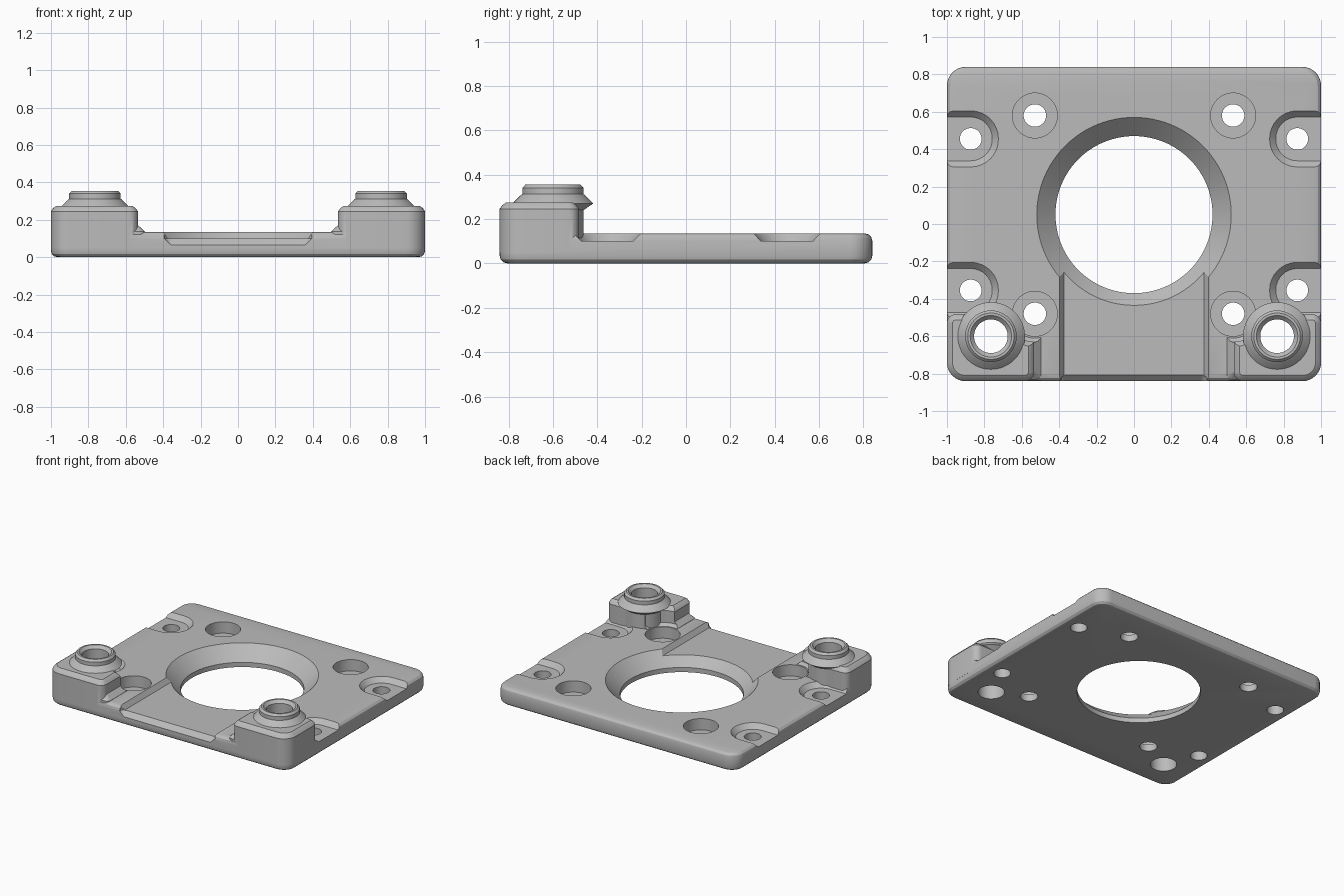
import bpy, bmesh, math

cube = bpy.data.objects.get("Cube")
if cube:
    bpy.data.objects.remove(cube, do_unlink=True)

grey = bpy.data.materials.new("plain grey")
grey.use_nodes = True
COLOUR = (0.5, 0.5, 0.5, 1)
grey.diffuse_color = COLOUR
grey.node_tree.nodes["Principled BSDF"].inputs["Base Color"].default_value = COLOUR


def loft(name, rings, side=1):
    """Closed solid through stacked rings; side=-1 mirrors it across x."""
    bm = bmesh.new()
    loops = [[bm.verts.new((x * side, y, z)) for x, y, z in ring] for ring in rings]
    n = len(loops[0])
    for a, b in zip(loops, loops[1:]):
        for i in range(n):
            j = (i + 1) % n
            bm.faces.new((a[i], a[j], b[j], b[i]))
    bm.faces.new(loops[0][::-1])
    bm.faces.new(loops[-1])
    bmesh.ops.recalc_face_normals(bm, faces=bm.faces)
    mesh = bpy.data.meshes.new(name)
    bm.to_mesh(mesh)
    bm.free()
    mesh.materials.append(grey)
    obj = bpy.data.objects.new(name, mesh)
    bpy.context.collection.objects.link(obj)
    return obj


def turned(name, x, y, profile, side=1, n=48):
    """Round solid from (radius, z) pairs."""
    turns = [2 * math.pi * i / n for i in range(n)]
    return loft(name, [[(x + r * math.cos(t), y + r * math.sin(t), z) for t in turns]
                       for r, z in profile], side)


def block(name, x0, x1, y0, y1, radii, levels, side=1, n=8):
    """Rounded block from (inset, z) levels; radii run anticlockwise from +x +y."""
    rings = []
    for inset, z in levels:
        ring = []
        corners = [(x1, y1, -1, -1), (x0, y1, 1, -1), (x0, y0, 1, 1), (x1, y0, -1, 1)]
        for k, (cx, cy, dx, dy) in enumerate(corners):
            r = max(radii[k] - inset, 0.004)
            for i in range(n + 1):
                t = math.pi / 2 * (k + i / n)
                ring.append((cx + dx * (inset + r) + r * math.cos(t),
                             cy + dy * (inset + r) + r * math.sin(t), z))
        rings.append(ring)
    return loft(name, rings, side)


def combine(tool, operation):
    """Merge a solid into the plate or cut it away."""
    mod = plate.modifiers.new(operation, "BOOLEAN")
    mod.operation = operation
    mod.solver = "EXACT"
    mod.object = tool
    bpy.context.view_layer.objects.active = plate
    bpy.ops.object.modifier_apply(modifier=mod.name)
    bpy.data.objects.remove(tool, do_unlink=True)


def cut(tool):
    combine(tool, "DIFFERENCE")


def add(tool):
    combine(tool, "UNION")


# Base plate with softened edges
E = 0.035
plate = block("mounting_plate", -1, 1, -0.84, 0.84, [0.1] * 4,
              [(E, 0), (E * 0.5, E * 0.13), (E * 0.13, E * 0.5), (0, E), (0, 0.135 - E),
               (E * 0.13, 0.135 - E * 0.5), (E * 0.5, 0.135 - E * 0.13), (E, 0.135)])

# Lowered front floor with a sloping lip, then the flared centre opening
cut(block("front_recess", -0.4, 0.4, -1, 0, [0.01] * 4, [(0.025, 0.1), (0, 0.136), (0, 0.3)]))
cut(block("front_lip", -0.36, 0.36, -1, -0.841, [0.004] * 4,
          [(0, 0.065), (-0.036, 0.101), (-0.036, 0.12)]))
cut(turned("centre_opening", 0, 0.05, [(0.42, -0.1), (0.42, 0.035), (0.57, 0.185)], n=96))

SLOTS = (0.455, -0.355)
BORES = (0.58, -0.48)
for side in (1, -1):
    # Open side pockets with sloping walls
    for y in SLOTS:
        cut(block("side_pocket", 0.723, 1.4, y - 0.152, y + 0.152, [0.15] * 4,
                  [(0.035, 0.1), (0, 0.137), (0, 0.3)], side))

    # Corner tower and the sloping foot on its inner side
    add(block("corner_tower", 0.535, 1.0005, -0.8405, -0.482, [0.05, 0.03, 0.05, 0.1005],
              [(0, 0.05), (0, 0.245), (0.012, 0.262), (0.03, 0.275)], side))
    add(block("tower_foot", 0.497, 0.9, -0.832, -0.52, [0.03] * 4,
              [(0, 0.06), (0, 0.137), (0.042, 0.175)], side))

    # Room above the inner screw hole
    cut(turned("screw_clearance", 0.53, -0.48,
               [(0.13, 0.1352), (0.15, 0.155), (0.15, 0.245), (0.19, 0.29)], side))

    # Raised boss with a flared base
    add(turned("boss", 0.765, -0.6,
               [(0.138, 0.06), (0.138, 0.24), (0.182, 0.27), (0.146, 0.306),
                (0.138, 0.312), (0.138, 0.34), (0.124, 0.355)], side))
    cut(turned("boss_bore", 0.765, -0.6,
               [(0.09, -0.1), (0.09, 0.334), (0.125, 0.369)], side))

    # Counterbored screw holes and plain pocket holes
    for y in BORES:
        cut(turned("counterbore", 0.53, y,
                   [(0.06, -0.1), (0.06, 0.05), (0.12, 0.0502), (0.12, 0.2)], side))
    for y in SLOTS:
        cut(turned("pocket_hole", 0.873, y, [(0.058, -0.1), (0.058, 0.2)], side))

# Smooth round surfaces, crisp edges
bpy.ops.object.select_all(action="DESELECT")
plate.select_set(True)
bpy.context.view_layer.objects.active = plate
bpy.ops.object.shade_smooth_by_angle(angle=math.radians(30))
